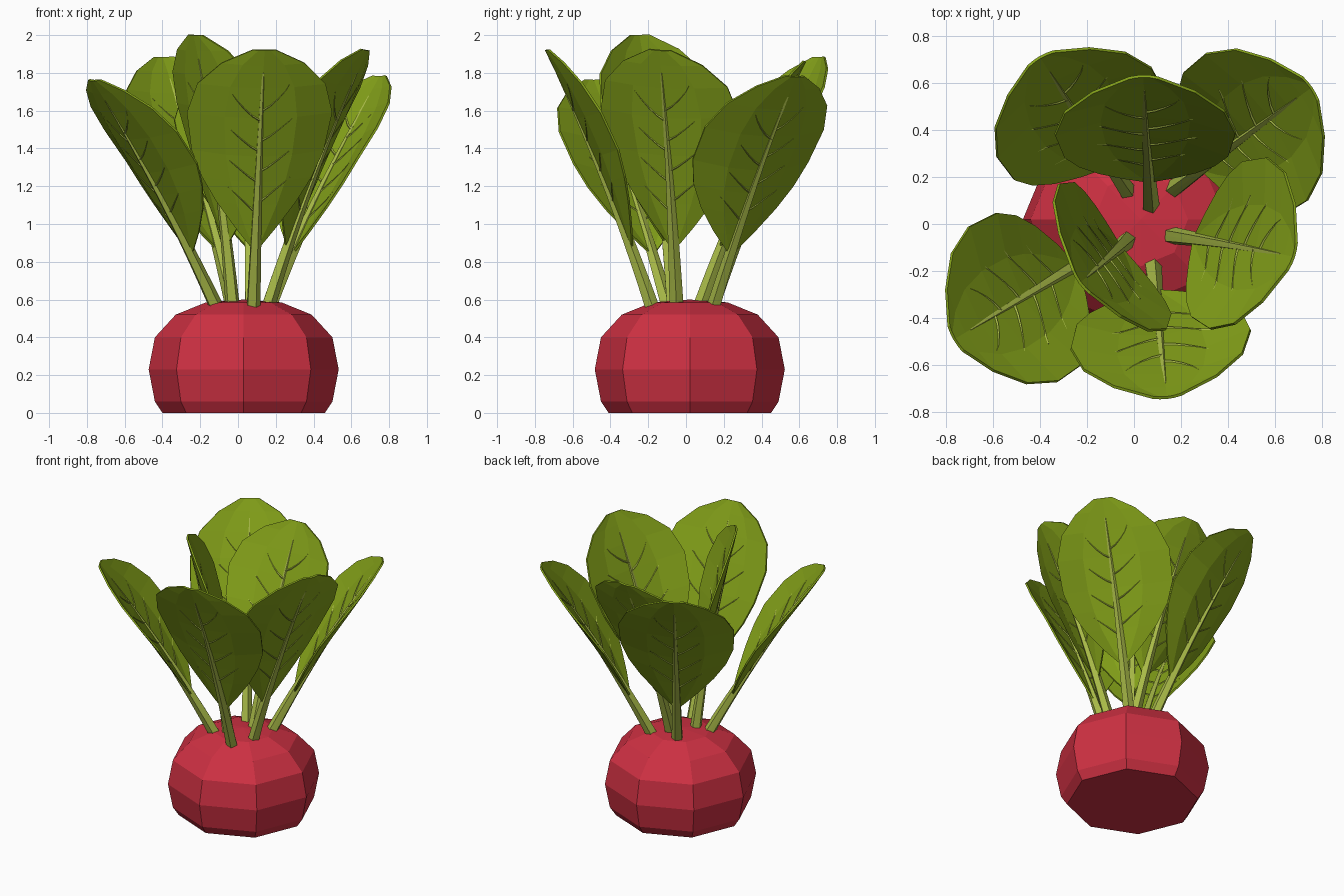
import bpy, bmesh, math
from mathutils import Vector

if "Cube" in bpy.data.objects:
    bpy.data.objects.remove(bpy.data.objects["Cube"])


def material(name, rgb):
    m = bpy.data.materials.new(name)
    m.diffuse_color = (*rgb, 1)
    m.use_nodes = True
    m.node_tree.nodes["Principled BSDF"].inputs["Base Color"].default_value = m.diffuse_color
    return m


RED = material("bulb_red", (0.62, 0.03, 0.055))
GREEN = material("leaf_green", (0.235, 0.365, 0.01))
STEM = material("stem_green", (0.40, 0.50, 0.065))


def finish(bm, name, mat):
    bmesh.ops.recalc_face_normals(bm, faces=bm.faces)
    me = bpy.data.meshes.new(name)
    bm.to_mesh(me)
    bm.free()
    me.materials.append(mat)
    ob = bpy.data.objects.new(name, me)
    bpy.context.collection.objects.link(ob)
    return ob


def skin_rings(bm, rings):
    # join rings of vertices and cap both ends
    vs = [[bm.verts.new(p) for p in r] for r in rings]
    n = len(vs[0])
    for a, b in zip(vs, vs[1:]):
        for i in range(n):
            j = (i + 1) % n
            bm.faces.new((a[i], a[j], b[j], b[i]))
    bm.faces.new(vs[0][::-1])
    bm.faces.new(vs[-1])
    return vs


def tube(bm, pts, r0, r1, sides, side_hint, flute=1.0):
    rings = []
    for k, p in enumerate(pts):
        d = (pts[min(k + 1, len(pts) - 1)] - pts[max(k - 1, 0)]).normalized()
        u = (side_hint - d * side_hint.dot(d)).normalized()
        v = d.cross(u)
        r = r0 + (r1 - r0) * k / (len(pts) - 1)
        ring = []
        for i in range(sides):
            a = 2 * math.pi * i / sides
            ri = r * (flute if i % 2 else 1)
            ring.append(p + u * ri * math.cos(a) + v * ri * math.sin(a))
        rings.append(ring)
    skin_rings(bm, rings)


# Bulb: eight-sided turned profile
bm = bmesh.new()
profile = [(0.43, 0), (0.47, 0.06), (0.503, 0.23), (0.47, 0.4), (0.36, 0.52), (0.2, 0.585)]
rings = [[Vector((0.03 + r * math.cos(i * math.pi / 4), 0.02 + r * math.sin(i * math.pi / 4), z))
          for i in range(8)] for r, z in profile]
vs = skin_rings(bm, rings)
top = bm.faces.get(vs[-1])
bmesh.ops.poke(bm, faces=[top])
bm.verts.ensure_lookup_table()
bm.verts[-1].co = (0.03, 0.02, 0.6)
finish(bm, "bulb", RED)

# Blade outlines: fraction along the midrib, half width
SLIM = [(0.22, 0.012), (0.3, 0.11), (0.39, 0.21), (0.48, 0.29), (0.58, 0.35),
        (0.73, 0.385), (0.85, 0.34), (0.94, 0.22), (1.0, 0.06)]
BROAD = [(0.22, 0.012), (0.3, 0.13), (0.39, 0.24), (0.48, 0.32), (0.58, 0.37),
         (0.73, 0.38), (0.85, 0.32), (0.94, 0.2), (1.0, 0.06)]


def half_width(outline, f):
    for (f0, w0), (f1, w1) in zip(outline, outline[1:]):
        if f <= f1:
            return w0 + (w1 - w0) * max(0, f - f0) / (f1 - f0)
    return outline[-1][1]


def build_leaf(name, base, tip, cross, outline):
    base, tip = Vector(base), Vector(tip)
    axis = (tip - base).normalized()
    c = Vector((*cross, 0))
    c = (c - axis * c.dot(axis)).normalized()
    n = c.cross(axis)
    if n.z < 0:
        n = -n
    ctrl = (base + tip) / 2 + n * 0.05

    def surf(f, t):
        mid = base * (1 - f) ** 2 + ctrl * 2 * f * (1 - f) + tip * f * f
        w = half_width(outline, f)
        a = abs(t)
        cup = 0.06 * a if a < 0.5 else 0.03 + 0.15 * (a - 0.5)
        cup *= 1 - max(0, f - 0.6) * 1.3  # flatter towards the tip
        return mid + c * (w * t) + n * (cup * w / 0.385)

    # Cupped blade
    bm = bmesh.new()
    cols = (-1, -0.5, 0, 0.5, 1)
    g = [[bm.verts.new(surf(f, t)) for t in cols] for f, _ in outline]
    for a, b in zip(g, g[1:]):
        for i in range(4):
            bm.faces.new((a[i], a[i + 1], b[i + 1], b[i]))
    blade = finish(bm, name + "_blade", GREEN)
    mod = blade.modifiers.new("thickness", 'SOLIDIFY')
    mod.thickness = 0.012
    mod.offset = 0

    # Fluted stem running into the midrib
    bm = bmesh.new()
    tube(bm, [surf(0.91 * k / 10, 0) for k in range(11)], 0.039, 0.008, 10, c, 0.82)
    # Side veins rising along the blade
    for s in (-1, 1):
        for k in range(4):
            f = 0.36 + 0.12 * k + (0.04 if s > 0 else 0)
            reach = 0.66 - 0.06 * k
            pts = [surf(f + 0.11 * (q / 4) ** 1.3, s * reach * q / 4) for q in range(5)]
            tube(bm, pts, 0.012, 0.006, 4, n)
    finish(bm, name + "_stem_and_veins", STEM)


# Leaves: base, tip, direction across the blade, outline
LEAVES = {
    "front_leaf": ((0.08, -0.18, 0.56), (0.14, -0.74, 1.92), (0.77, 0.08), SLIM),
    "front_left_leaf": ((-0.12, -0.1, 0.57), (-0.765, -0.49, 1.76), (0.39, -0.69), BROAD),
    "inner_left_leaf": ((-0.03, -0.07, 0.58), (-0.23, -0.25, 2.0), (0.46, -0.63), SLIM),
    "right_leaf": ((0.16, -0.05, 0.57), (0.68, -0.14, 1.92), (0.26, 0.73), SLIM),
    "back_right_leaf": ((0.17, 0.15, 0.57), (0.755, 0.58, 1.78), (-0.42, 0.62), BROAD),
    "back_leaf": ((0.07, 0.08, 0.58), (0.04, 0.63, 1.86), (1, 0), SLIM),
    "back_left_leaf": ((-0.03, 0.14, 0.57), (-0.4, 0.71, 1.88), (0.75, 0.42), BROAD),
}
for name, args in LEAVES.items():
    build_leaf(name, *args)
